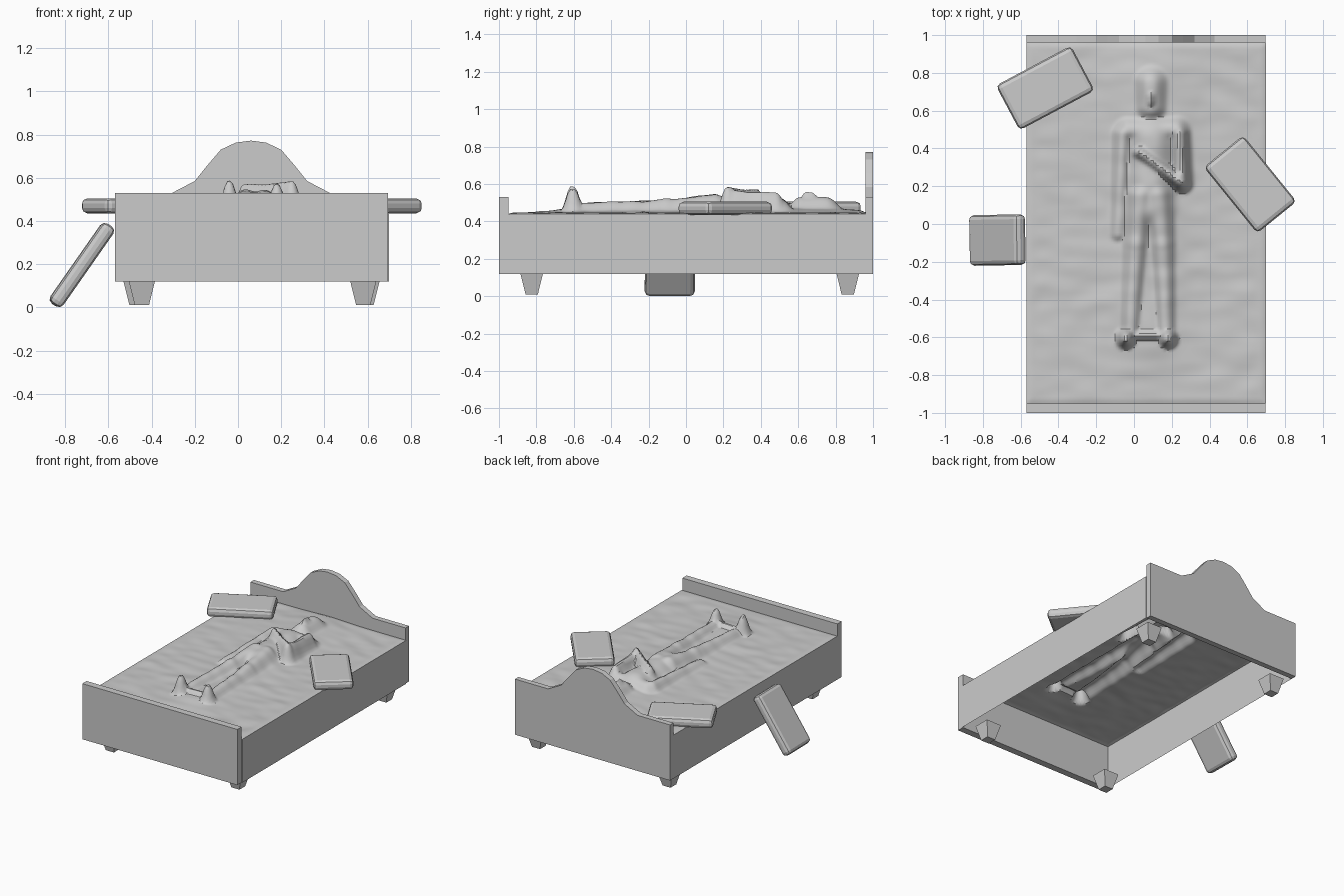
import bpy, bmesh, math
from mathutils import Vector, noise

if "Cube" in bpy.data.objects:
    bpy.data.objects.remove(bpy.data.objects["Cube"])

X0, X1, CX = -0.57, 0.70, 0.065


def finish(name, bm, smooth=False):
    bmesh.ops.recalc_face_normals(bm, faces=bm.faces)
    me = bpy.data.meshes.new(name)
    bm.to_mesh(me)
    bm.free()
    ob = bpy.data.objects.new(name, me)
    bpy.context.collection.objects.link(ob)
    if smooth:
        bpy.ops.object.select_all(action='DESELECT')
        bpy.context.view_layer.objects.active = ob
        ob.select_set(True)
        bpy.ops.object.shade_smooth_by_angle(angle=math.radians(35))
    return ob


# boards: front outline extruded along y
def board(name, outline, y0, y1):
    bm = bmesh.new()
    f = bm.faces.new([bm.verts.new((x, y0, z)) for x, z in outline])
    ext = bmesh.ops.extrude_face_region(bm, geom=[f])
    vs = [v for v in ext["geom"] if isinstance(v, bmesh.types.BMVert)]
    bmesh.ops.translate(bm, verts=vs, vec=(0, y1 - y0, 0))
    finish(name, bm)


board("footboard", [(X0, 0.12), (0.695, 0.12), (0.695, 0.53), (X0, 0.53)], -1.0, -0.95)
half = [(0.365, 0.53), (0.26, 0.585), (0.20, 0.66), (0.14, 0.73), (0.07, 0.763)]
hump = ([(0.06 + x, z) for x, z in half] + [(0.06, 0.772)]
        + [(0.06 - x, z) for x, z in reversed(half)])
board("headboard", [(X0, 0.12), (0.695, 0.12), (0.695, 0.53)] + hump + [(X0, 0.53)], 0.96, 1.0)

# sleeper under the blanket: (start, end, start height, end height, start width, end width)
ridges = [
    ((-0.04, -0.61), (-0.04, -0.60), .145, .14, .040, .040),   # feet
    ((0.18, -0.61), (0.18, -0.60), .130, .125, .040, .040),
    ((-0.04, -0.59), (0.18, -0.59), .05, .05, .03, .03),
    ((-0.02, -0.58), (0.01, -0.10), .052, .068, .045, .06),     # legs
    ((0.01, -0.10), (0.03, 0.15), .068, .095, .06, .07),
    ((0.17, -0.58), (0.15, -0.10), .052, .068, .045, .06),
    ((0.15, -0.10), (0.13, 0.15), .068, .095, .06, .07),
    ((0.08, 0.10), (0.09, 0.45), .085, .09, .12, .12),          # torso
    ((-0.03, 0.50), (0.22, 0.50), .065, .075, .06, .06),        # shoulders
    ((0.24, 0.48), (0.25, 0.22), .11, .115, .045, .045),        # bent arm
    ((0.25, 0.22), (0.03, 0.38), .13, .125, .04, .04),
    ((-0.06, 0.48), (-0.08, -0.05), .065, .035, .045, .04),     # straight arm
    ((0.09, 0.62), (0.09, 0.75), .08, .08, .075, .08),          # head
    ((0.09, 0.64), (0.09, 0.68), .108, .10, .025, .025),
    ((0.08, -0.60), (0.08, 0.75), .022, .025, .16, .20),        # draped slack
]


def height(x, y):
    total = 0.0
    for a, b, h0, h1, w0, w1 in ridges:
        dx, dy = b[0] - a[0], b[1] - a[1]
        t = ((x - a[0]) * dx + (y - a[1]) * dy) / (dx * dx + dy * dy)
        t = min(1, max(0, t))
        d = math.hypot(x - a[0] - t * dx, y - a[1] - t * dy)
        h = (h0 + (h1 - h0) * t) * math.exp(-(d / (w0 + (w1 - w0) * t)) ** 2.5)
        total += h ** 7
    edge = min(x - X0, X1 - x, y + 0.95, 0.96 - y)
    fade = min(1, max(0, edge) / 0.08)
    wrinkle = 0.007 * noise.noise(Vector((x * 6, y * 11, 3.0)))
    return 0.446 + total ** (1 / 7) + wrinkle * fade - 0.006 * max(0, 1 - edge / 0.02)


# blanket surface with sides hanging to the bed's lower edge, open below
bm = bmesh.new()
bmesh.ops.create_grid(bm, x_segments=100, y_segments=150, size=1)
for v in bm.verts:
    x, y = CX + v.co.x * 0.635, 0.005 + v.co.y * 0.955
    v.co = (x, y, height(x, y))
rim = [e for e in bm.edges if e.is_boundary]
ext = bmesh.ops.extrude_edge_only(bm, edges=rim)
for v in ext["geom"]:
    if isinstance(v, bmesh.types.BMVert):
        v.co.z = 0.12
finish("blanket_and_sides", bm, True)

# tapered feet
for name, x, y in [("front_left_leg", -0.445, -0.825), ("front_right_leg", 0.58, -0.825),
                   ("back_left_leg", -0.47, 0.865), ("back_right_leg", 0.595, 0.865)]:
    bm = bmesh.new()
    bmesh.ops.create_cone(bm, cap_ends=True, segments=4, radius1=0.033 * math.sqrt(2),
                          radius2=0.06 * math.sqrt(2), depth=0.11)
    ob = finish(name, bm)
    ob.location = (x, y, 0.065)
    ob.rotation_euler.z = math.pi / 4

# cushions
for name, loc, rot in [("cushion_left", (-0.47, 0.72, 0.47), (0, 0, 28)),
                       ("cushion_right", (0.615, 0.21, 0.47), (0, 0, -51)),
                       ("cushion_leaning", (-0.723, -0.085, 0.196), (0, -55, 1))]:
    bm = bmesh.new()
    bmesh.ops.create_cube(bm, size=1)
    bmesh.ops.scale(bm, verts=bm.verts, vec=(0.45, 0.268, 0.07))
    ob = finish(name, bm)
    ob.location = loc
    ob.rotation_euler = [math.radians(r) for r in rot]
    bev = ob.modifiers.new("soft_edges", 'BEVEL')
    bev.width = 0.025
    bev.segments = 2
